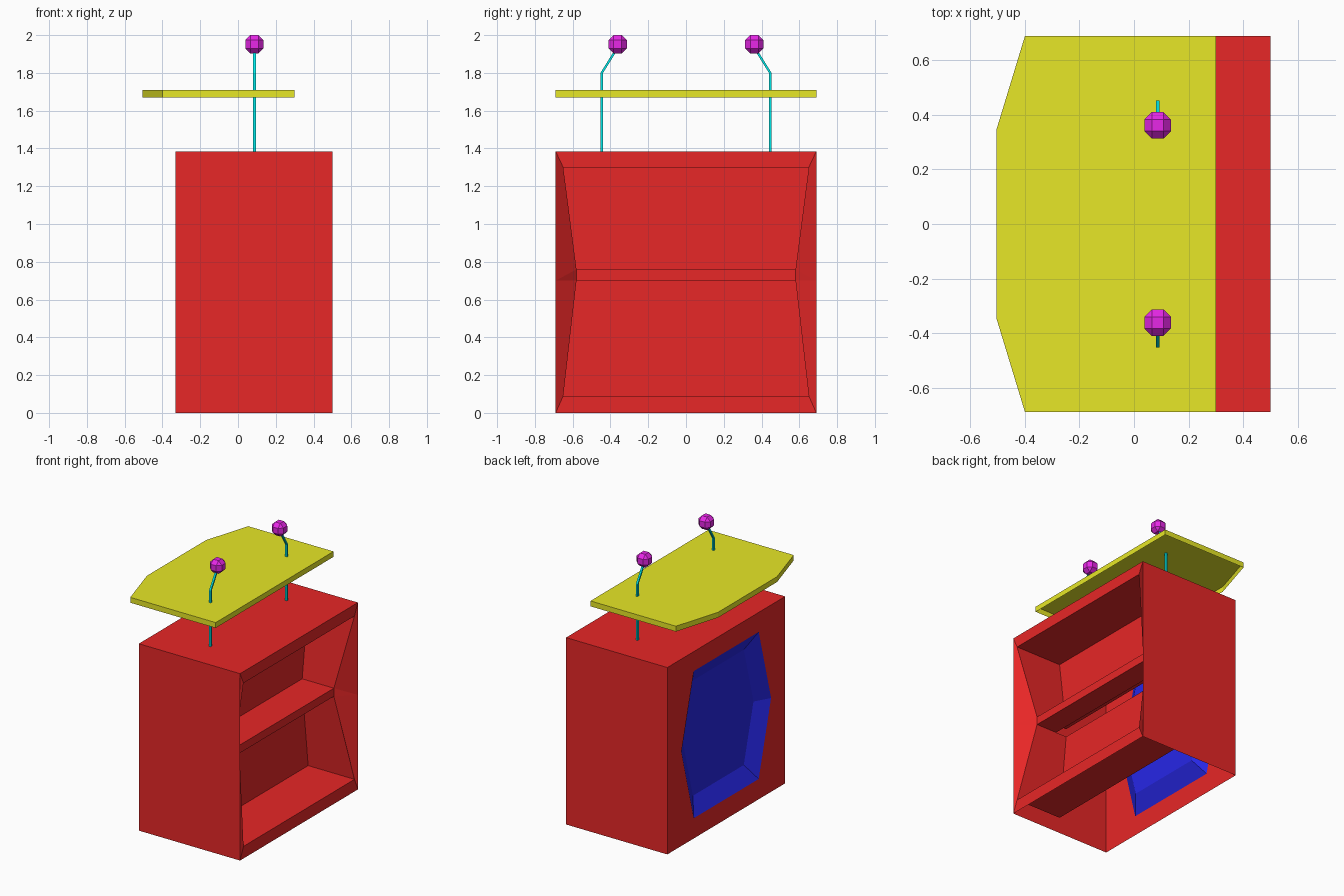
import bpy, bmesh
from mathutils import Vector

if "Cube" in bpy.data.objects:
    bpy.data.objects.remove(bpy.data.objects["Cube"])


def material(name, color):
    m = bpy.data.materials.new(name)
    m.diffuse_color = (*color, 1)
    m.use_nodes = True
    m.node_tree.nodes["Principled BSDF"].inputs["Base Color"].default_value = m.diffuse_color
    return m


RED = material("red", (0.8, 0.02, 0.02))
BLUE = material("blue", (0.02, 0.02, 0.8))
YELLOW = material("yellow", (0.8, 0.8, 0.02))
CYAN = material("cyan", (0.0, 0.8, 0.8))
MAGENTA = material("magenta", (0.8, 0.02, 0.8))


def finish(name, bm, mat):
    bmesh.ops.remove_doubles(bm, verts=bm.verts, dist=1e-4)
    bmesh.ops.recalc_face_normals(bm, faces=bm.faces)
    me = bpy.data.meshes.new(name)
    bm.to_mesh(me)
    bm.free()
    me.materials.append(mat)
    ob = bpy.data.objects.new(name, me)
    bpy.context.collection.objects.link(ob)
    return ob


def face(bm, pts):
    bm.faces.new([bm.verts.new(p) for p in pts])


def flip(p):
    return (p[0], -p[1], p[2])


# Shared dimensions
BACK, FRONT, W, H = -0.33, 0.50, 0.69, 1.385
PANEL = 0.12                     # depth of the pocket back panels
MID_Z = 0.695
HEX = [(-0.38, 0.15), (0.38, 0.15), (0.525, MID_Z),
       (0.38, 1.24), (-0.38, 1.24), (-0.525, MID_Z)]

# Cabinet: open-bottomed shell with two shelf pockets on the +x side
bm = bmesh.new()
low, low_in = (FRONT, 0.65, 0.09), (PANEL, 0.65, 0.09)
under, under_in = (0.38, 0.58, 0.70), (PANEL, 0.58, 0.70)
over, over_in = (0.38, 0.58, 0.76), (PANEL, 0.58, 0.76)
high, high_in = (FRONT, 0.65, 1.30), (PANEL, 0.65, 1.30)
foot, waist, crown = (FRONT, W, 0), (FRONT, W, 0.70), (FRONT, W, H)

# strips running across the full width, following the pocket profile
for path in ([(BACK, W, H), crown, high, high_in, over_in, over, under, (0.21, 0.58, 0.70)],
             [under_in, low_in, low, foot]):
    for p, q in zip(path, path[1:]):
        face(bm, [p, flip(p), flip(q), q])

# outer sides, slanted cheeks and pocket side walls, mirrored
sides = [
    [(BACK, W, 0), foot, waist, crown, (BACK, W, H)],
    [foot, waist, under, low],
    [waist, over, under],
    [waist, crown, high, over],
    [low, under, under_in, low_in],
    [over, high, high_in, over_in],
]
for pts in sides:
    face(bm, pts)
    face(bm, [flip(p) for p in reversed(pts)])

# wall with six-sided opening
h = [(BACK, y, z) for y, z in HEX]
c = [(BACK, -W, 0), (BACK, W, 0), (BACK, W, H), (BACK, -W, H)]
face(bm, [c[0], c[1], h[1], h[0]])
face(bm, [c[1], c[2], h[3], h[2], h[1]])
face(bm, [c[2], c[3], h[4], h[3]])
face(bm, [c[3], c[0], h[0], h[5], h[4]])
finish("cabinet", bm, RED)

# Recessed six-sided panel
bm = bmesh.new()
inner = [(BACK + 0.065, y * 0.784, MID_Z + (z - MID_Z) * 0.784) for y, z in HEX]
face(bm, list(reversed(inner)))
for i in range(6):
    j = (i + 1) % 6
    face(bm, [h[i], h[j], inner[j], inner[i]])
panel = finish("recessed_panel", bm, BLUE)
if panel.data.polygons[0].normal.x > 0:
    panel.data.flip_normals()

# Floating top board: open underneath
bm = bmesh.new()
outline = [(0.30, -W), (0.30, W), (-0.40, W), (-0.505, 0.345), (-0.505, -0.345), (-0.40, -W)]
face(bm, [(x, y, 1.71) for x, y in outline])
for (x0, y0), (x1, y1) in zip(outline, outline[1:] + outline[:1]):
    face(bm, [(x0, y0, 1.67), (x1, y1, 1.67), (x1, y1, 1.71), (x0, y0, 1.71)])
finish("top_board", bm, YELLOW)

# Bent stems and chamfered-cube knobs
for side, s in (("front", -1), ("back", 1)):
    bm = bmesh.new()
    r = 0.007
    rings = [[(0.087 + dx * r, s * y + dy * r, z)
              for dx, dy in ((-1, -1), (1, -1), (1, 1), (-1, 1))]
             for y, z in ((0.446, H), (0.446, 1.80), (0.365, 1.93))]
    for a, b in zip(rings, rings[1:]):
        for i in range(4):
            j = (i + 1) % 4
            face(bm, [a[i], a[j], b[j], b[i]])
    finish(side + "_stem", bm, CYAN)

    bm = bmesh.new()
    bmesh.ops.create_cube(bm, size=0.097)
    bmesh.ops.bevel(bm, geom=bm.edges[:], offset=0.027, segments=1, affect='EDGES')
    bmesh.ops.translate(bm, verts=bm.verts, vec=Vector((0.087, s * 0.362, 1.9515)))
    finish(side + "_knob", bm, MAGENTA)
